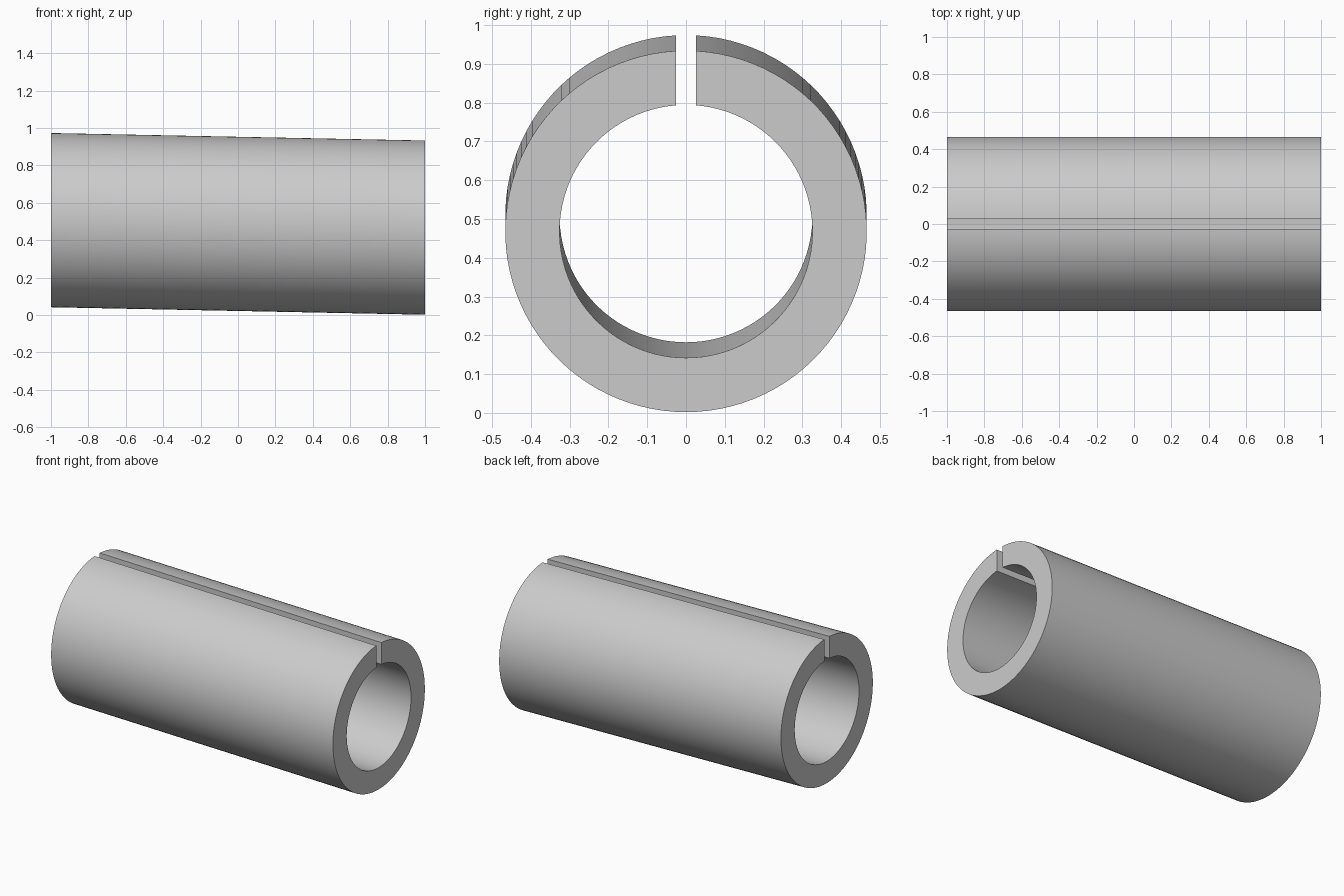
import bpy
import bmesh
from math import asin, sin, cos, pi, radians
from mathutils import Vector

cube = bpy.data.objects.get("Cube")
if cube:
    bpy.data.objects.remove(cube, do_unlink=True)

OUTER, INNER = 0.466, 0.326
HALF_GAP = 0.026
SEGMENTS = 96
LOW, HIGH = 0.468, 0.508    # axis height at the right-hand and left-hand ends

grey = bpy.data.materials.new("plain_grey")
colour = (0.6, 0.6, 0.6, 1)
grey.diffuse_color = colour
grey.use_nodes = True
grey.node_tree.nodes["Principled BSDF"].inputs["Base Color"].default_value = colour


def open_arc(bm, radius):
    """Arc round the axis, broken at the top by the parallel-sided slot."""
    start = asin(HALF_GAP / radius)
    span = 2 * (pi - start)
    angles = [start + span * i / SEGMENTS for i in range(SEGMENTS + 1)]
    return [bm.verts.new((-1, radius * sin(a), HIGH + radius * cos(a))) for a in angles]


# C-shaped end section
bm = bmesh.new()
outer = open_arc(bm, OUTER)
inner = open_arc(bm, INNER)
section = [bm.faces.new((outer[i], outer[i + 1], inner[i + 1], inner[i]))
           for i in range(SEGMENTS)]

# Sweep the section along the gently sloping axis
swept = bmesh.ops.extrude_face_region(bm, geom=section, use_keep_orig=True)
moved = [v for v in swept["geom"] if isinstance(v, bmesh.types.BMVert)]
bmesh.ops.translate(bm, verts=moved, vec=Vector((2, 0, LOW - HIGH)))
bmesh.ops.recalc_face_normals(bm, faces=bm.faces)

mesh = bpy.data.meshes.new("slotted_tube")
bm.to_mesh(mesh)
bm.free()
mesh.materials.append(grey)
tube = bpy.data.objects.new("slotted_tube", mesh)
bpy.context.collection.objects.link(tube)

# Smooth round walls with crisp rims and slot edges
bpy.ops.object.select_all(action='DESELECT')
tube.select_set(True)
bpy.context.view_layer.objects.active = tube
bpy.ops.object.shade_smooth_by_angle(angle=radians(30))
